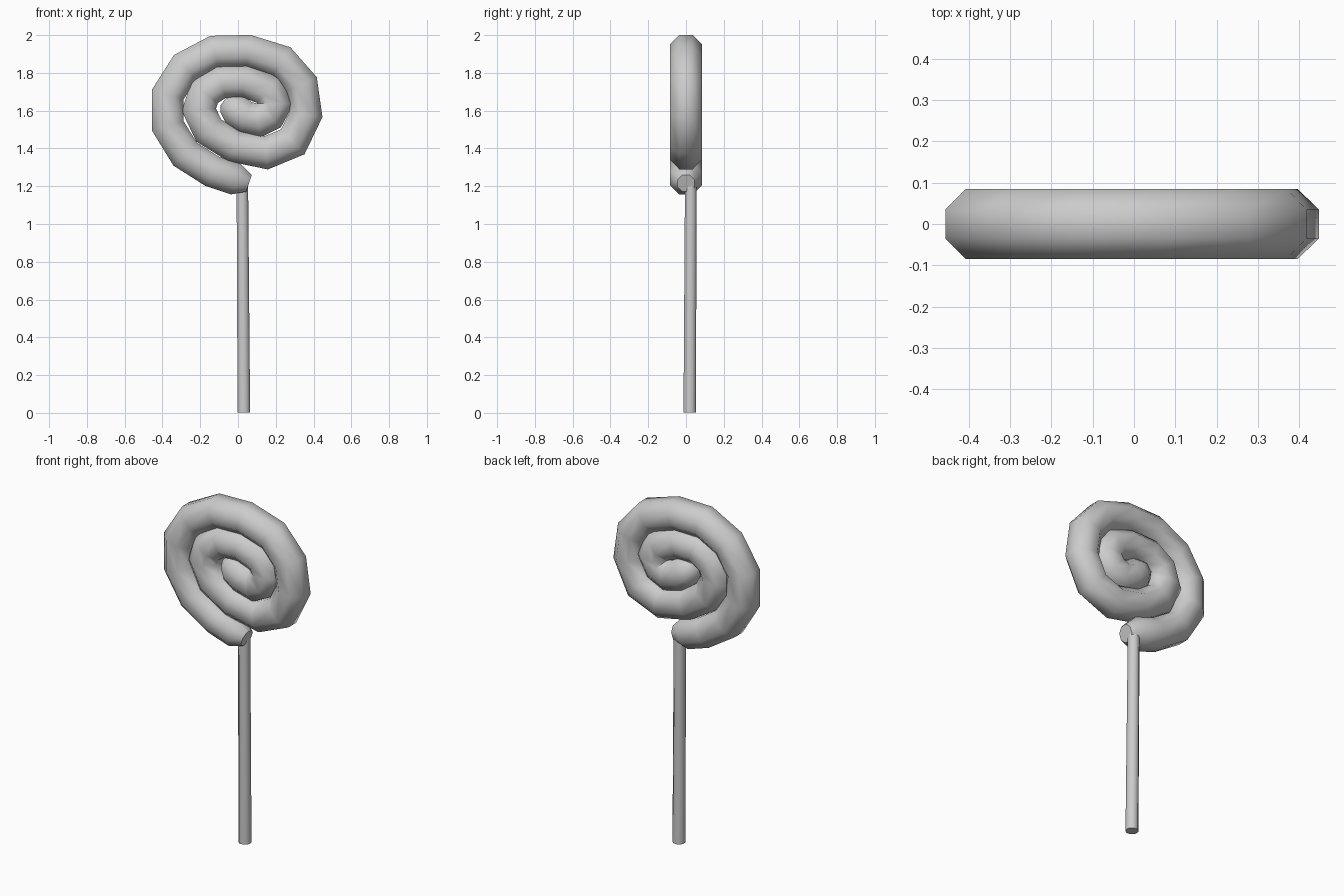
import bpy, bmesh, math
from mathutils import Vector

if "Cube" in bpy.data.objects:
    bpy.data.objects.remove(bpy.data.objects["Cube"])


def sweep(name, path, sides, phase):
    """Skin rings of (x, y, z, radius) along a path lying in an XZ plane, capped at both ends."""
    bm = bmesh.new()
    pts = [Vector(p[:3]) for p in path]
    rings = []
    for i, p in enumerate(pts):
        a = (p - pts[i - 1]).normalized() if i else (pts[1] - p).normalized()
        b = (pts[i + 1] - p).normalized() if i < len(pts) - 1 else a
        t = (a + b).normalized()
        side = t.cross(Vector((0, 1, 0))).normalized()
        depth = side.cross(t).normalized()
        mitre = 1 / max(0.85, a.dot(t))
        r = path[i][3]
        ring = []
        for k in range(sides):
            ang = 2 * math.pi * (k + phase) / sides
            ring.append(bm.verts.new(p + side * (r * mitre * math.cos(ang)) + depth * (r * math.sin(ang))))
        rings.append(ring)
    for r0, r1 in zip(rings, rings[1:]):
        for k in range(sides):
            n = (k + 1) % sides
            bm.faces.new((r0[k], r0[n], r1[n], r1[k]))
    bm.faces.new(rings[0])
    bm.faces.new(rings[-1])
    bmesh.ops.recalc_face_normals(bm, faces=bm.faces)
    mesh = bpy.data.meshes.new(name)
    bm.to_mesh(mesh)
    bm.free()
    obj = bpy.data.objects.new(name, mesh)
    bpy.context.collection.objects.link(obj)
    bpy.ops.object.select_all(action='DESELECT')
    obj.select_set(True)
    bpy.context.view_layer.objects.active = obj
    bpy.ops.object.shade_smooth_by_angle(angle=math.radians(60))
    return obj


# Spiral candy: centreline from the outer end to the middle (x, z)
spiral = [(-0.01, 1.237), (-0.135, 1.278), (-0.28, 1.37), (-0.372, 1.52), (-0.372, 1.685),
          (-0.28, 1.83), (-0.125, 1.912), (0.055, 1.916), (0.23, 1.862), (0.337, 1.74),
          (0.36, 1.58), (0.29, 1.435), (0.15, 1.377), (-0.02, 1.412), (-0.155, 1.495),
          (-0.207, 1.605), (-0.178, 1.695), (-0.09, 1.752), (0.035, 1.755), (0.16, 1.71),
          (0.198, 1.637), (0.165, 1.575), (0.11, 1.548), (0.035, 1.568), (-0.015, 1.605)]
R = 0.0915
path = [(0.058, 0, 1.215, 0.05)]                      # rounded outer end
path += [(x, 0, z, R) for x, z in spiral]
path += [(-0.055, 0, 1.637, 0.065), (-0.075, 0, 1.652, 0.03)]  # rounded inner end
sweep("spiral_candy", path, 8, 0.5)

# Slightly leaning stick
sweep("stick", [(0.031, 0.02, 0.003, 0.036), (0.023, 0.025, 1.21, 0.033)], 8, 0.5)
